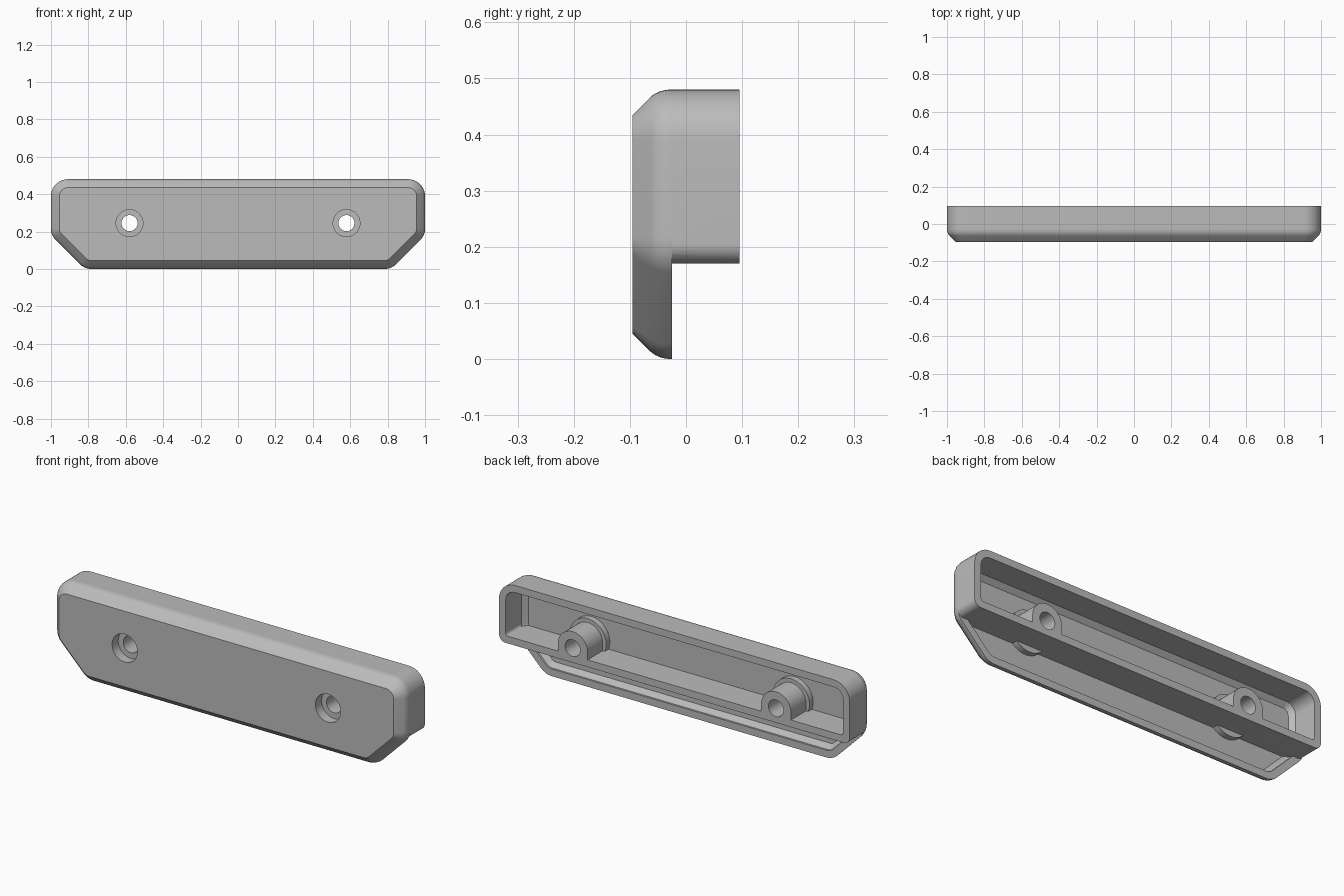
import bpy, bmesh, math
from mathutils import Vector

cube = bpy.data.objects.get("Cube")
if cube:
    bpy.data.objects.remove(cube, do_unlink=True)

grey = bpy.data.materials.new("plain grey")
grey.use_nodes = True
COLOUR = (0.5, 0.5, 0.5, 1)
grey.diffuse_color = COLOUR
grey.node_tree.nodes["Principled BSDF"].inputs["Base Color"].default_value = COLOUR

FRONT, STEP, BACK = -0.095, -0.025, 0.095   # depths of face, flange back, box back
WALL, FLOOR = 0.037, -0.058
HOLE_X, HOLE_Z = 0.58, 0.245


def rounded(corners, steps=8):
    """Round each (x, z, radius) corner of a convex outline."""
    pts = []
    for i, (x, z, r) in enumerate(corners):
        p = Vector((x, z))
        u = (Vector(corners[i - 1][:2]) - p).normalized()
        v = (Vector(corners[(i + 1) % len(corners)][:2]) - p).normalized()
        half = u.angle(v) / 2
        centre = p + (u + v).normalized() * r / math.sin(half)
        a = p + u * r / math.tan(half) - centre
        b = p + v * r / math.tan(half) - centre
        pts += [centre + a.lerp(b, k / steps).normalized() * r for k in range(steps + 1)]
    return pts


def mirrored(half):
    return rounded(half + [(-x, z, r) for x, z, r in reversed(half)])


def plate_outline(d):
    """Front plate outline, moved inward by d."""
    r, s = 0.09 - d, d * math.tan(math.pi / 8)
    return mirrored([(1 - d, 0.48 - d, r), (1 - d, 0.18 + s, r), (0.82 - s, d, r)])


def box_outline(d, low_radius):
    """Rear box outline, moved inward by d."""
    return mirrored([(1 - d, 0.48 - d, 0.09 - d), (1 - d, 0.17 + d, low_radius)])


def circle(x, z, r, n=48):
    return [Vector((x + r * math.cos(k * math.tau / n), z + r * math.sin(k * math.tau / n)))
            for k in range(n)]


def loft(name, sections):
    """Solid through (y, outline) sections."""
    bm = bmesh.new()
    rings = [[bm.verts.new((p.x, y, p.y)) for p in pts] for y, pts in sections]
    for a, b in zip(rings, rings[1:]):
        for i in range(len(a)):
            j = (i + 1) % len(a)
            bm.faces.new((a[i], a[j], b[j], b[i]))
    bm.faces.new(rings[0])
    bm.faces.new(rings[-1])
    bmesh.ops.recalc_face_normals(bm, faces=bm.faces)
    mesh = bpy.data.meshes.new(name)
    bm.to_mesh(mesh)
    bm.free()
    mesh.materials.append(grey)
    obj = bpy.data.objects.new(name, mesh)
    bpy.context.collection.objects.link(obj)
    return obj


def prism(name, y0, y1, pts):
    return loft(name, [(y0, pts), (y1, pts)])


def rect(x0, x1, z0, z1):
    return [Vector(p) for p in ((x0, z0), (x1, z0), (x1, z1), (x0, z1))]


def combine(obj, other, operation):
    """Apply a boolean and drop the second solid."""
    mod = obj.modifiers.new("combine", 'BOOLEAN')
    mod.operation, mod.solver, mod.object = operation, 'EXACT', other
    graph = bpy.context.evaluated_depsgraph_get()
    mesh = bpy.data.meshes.new_from_object(obj.evaluated_get(graph))
    obj.modifiers.clear()
    obj.data = mesh
    bpy.data.objects.remove(other, do_unlink=True)


# Front plate: bevelled shell with a rounded shoulder, hollow behind
shoulder = [(0.045, FRONT), (0.012, -0.062), (0.007, -0.055), (0.003, -0.046),
            (0.001, -0.038), (0, -0.03), (0, STEP)]
body = loft("handle_body", [(y, plate_outline(d)) for d, y in shoulder])
hollow = [(0.06, FLOOR), (WALL, -0.035), (WALL, 0)]
combine(body, loft("plate_hollow", [(y, plate_outline(d)) for d, y in hollow]), 'DIFFERENCE')

# Rear box: open frame standing on the plate
frame = prism("rear_frame", STEP, BACK, box_outline(0, 0.035))
combine(frame, prism("frame_hollow", STEP - 0.1, BACK + 0.1, box_outline(WALL, 0.015)), 'DIFFERENCE')
combine(body, frame, 'UNION')

# Shelf carrying the lower box wall down to the plate
combine(body, prism("shelf", FLOOR - 0.01, STEP + 0.01, rect(-0.965, 0.965, 0.17, 0.17 + WALL)), 'UNION')

# Screw bosses with wider head housings
for x in (-HOLE_X, HOLE_X):
    arch = [p for p in circle(x, HOLE_Z, 0.085) if p.y > HOLE_Z - 0.001]
    arch += [Vector((x - 0.085, 0.18)), Vector((x + 0.085, 0.18))]
    combine(body, prism("boss", FLOOR - 0.01, BACK, arch), 'UNION')
    combine(body, prism("head_housing", FLOOR - 0.01, -0.028, circle(x, HOLE_Z, 0.105)), 'UNION')

# Counterbored screw holes
for x in (-HOLE_X, HOLE_X):
    combine(body, prism("head_bore", FRONT - 0.05, -0.045, circle(x, HOLE_Z, 0.072)), 'DIFFERENCE')
    combine(body, prism("screw_bore", FRONT - 0.05, BACK + 0.05, circle(x, HOLE_Z, 0.043)), 'DIFFERENCE')

bpy.ops.object.select_all(action='DESELECT')
body.select_set(True)
bpy.context.view_layer.objects.active = body
bpy.ops.object.shade_smooth_by_angle(angle=math.radians(25))
